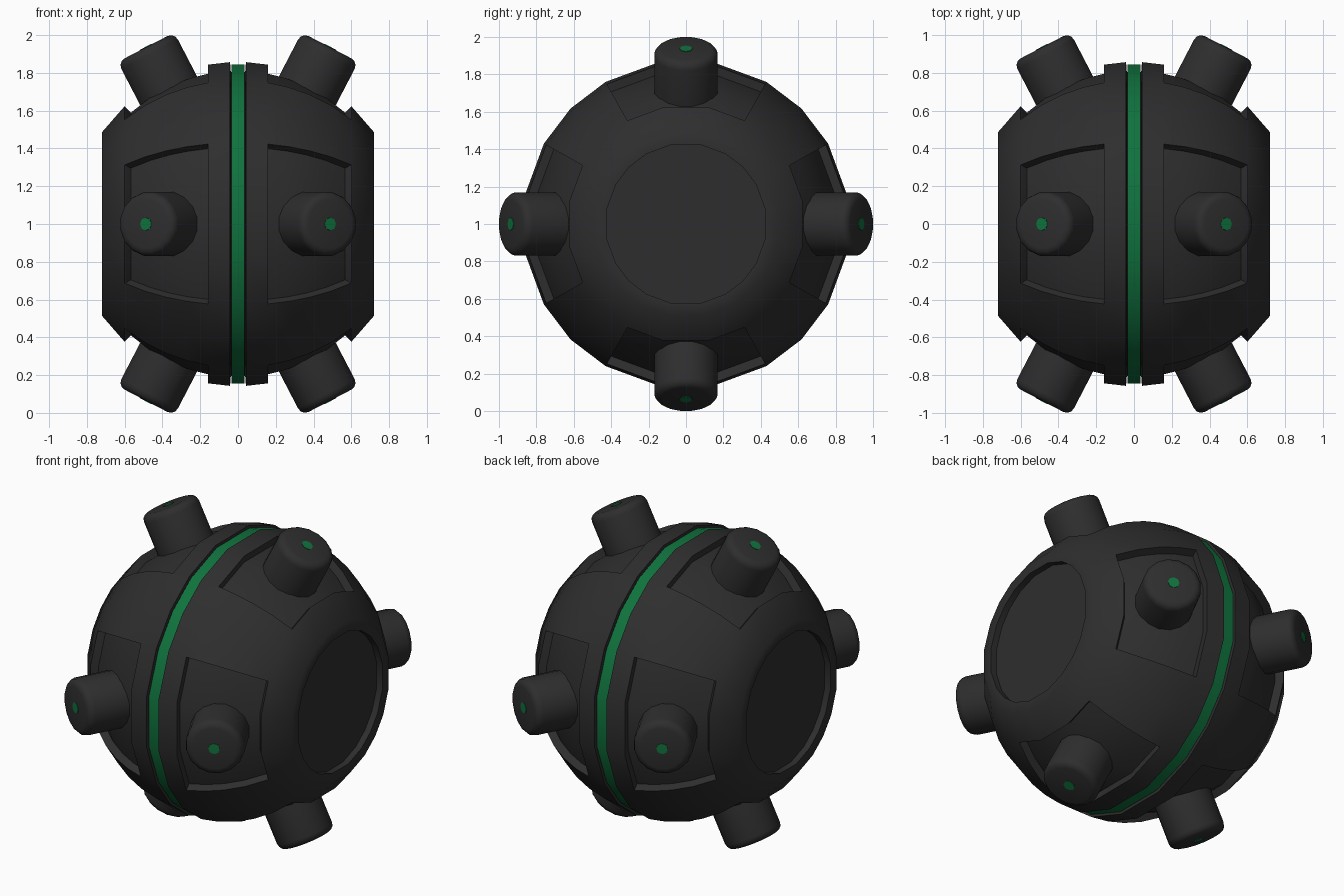
import bpy, bmesh, math
from mathutils import Vector, Matrix

if "Cube" in bpy.data.objects:
    bpy.data.objects.remove(bpy.data.objects["Cube"])

CENTRE = Vector((0, 0, 1))
R = 0.874


def material(name, rgb):
    m = bpy.data.materials.new(name)
    m.diffuse_color = (*rgb, 1)
    m.use_nodes = True
    m.node_tree.nodes["Principled BSDF"].inputs["Base Color"].default_value = m.diffuse_color
    return m


CHARCOAL = material("charcoal", (0.027, 0.027, 0.028))
GREEN = material("green", (0.005, 0.17, 0.047))


def lathe(profile, angles, caps=True):
    """Revolve (x, radius) points around the x axis."""
    bm = bmesh.new()
    rings = [[bm.verts.new((x, r * math.cos(a), r * math.sin(a))) for a in angles]
             for x, r in profile]
    n = len(angles)
    for p, q in zip(rings, rings[1:]):
        for i in range(n):
            j = (i + 1) % n
            bm.faces.new((p[i], p[j], q[j], q[i]))
    if caps:
        bm.faces.new(rings[0])
        bm.faces.new(rings[-1])
    bmesh.ops.recalc_face_normals(bm, faces=bm.faces)
    return bm


def finish(bm, name, mat, matrix, angle=35):
    me = bpy.data.meshes.new(name)
    bm.to_mesh(me)
    bm.free()
    me.materials.append(mat)
    ob = bpy.data.objects.new(name, me)
    bpy.context.collection.objects.link(ob)
    ob.matrix_world = matrix
    bpy.ops.object.select_all(action='DESELECT')
    ob.select_set(True)
    bpy.context.view_layer.objects.active = ob
    bpy.ops.object.shade_smooth_by_angle(angle=math.radians(angle))
    return ob


place = Matrix.Translation(CENTRE)
body_angles = [math.radians(90 * q + a) for q in range(4) for a in (-29.5, -11, 11, 29.5, 45)]

# Shell: truncated sphere with a centre groove and recessed end discs
half = [(0.038, 0.82)]
half += [(x, math.sqrt(R * R - x * x)) for x in (0.042, 0.16, 0.27, 0.38, 0.49, 0.60, 0.72)]
half += [(0.72, 0.43), (0.68, 0.43)]
profile = [(-x, r) for x, r in reversed(half)] + half
bm = lathe(profile, body_angles)

# Recessed panels: four on each half, pushed towards the centre
panels = []
for f in bm.faces:
    c = f.calc_center_median()
    a = (math.degrees(math.atan2(c.z, c.y)) + 45) % 90 - 45
    if 0.16 < abs(c.x) < 0.60 and abs(a) < 28 and len(f.verts) == 4:
        panels.append(f)
bmesh.ops.inset_region(bm, faces=panels, thickness=0, depth=0)
for v in {v for f in panels for v in f.verts}:
    v.co *= 0.945
finish(bm, "shell", CHARCOAL, place, 44)

# Green band in the groove
finish(lathe([(-0.035, 0.80), (-0.035, 0.86), (0.035, 0.86), (0.035, 0.80)], body_angles),
       "green_band", GREEN, place)

# Radial pegs with rounded rims and a small green dot on each cap
TILT = math.radians(27.5)
TOP, RAD, BEV = 1.055, 0.172, 0.042
peg_angles = [2 * math.pi * (i + 0.5) / 16 for i in range(16)]
dot_angles = [2 * math.pi * i / 8 for i in range(8)]
peg_profile = [(0.72, RAD)] + [
    (TOP - BEV + BEV * math.sin(t), RAD - BEV + BEV * math.cos(t))
    for t in (0, math.pi / 6, math.pi / 3, math.pi / 2)]
for side, sx in (("right", 1), ("left", -1)):
    for k, pos in enumerate(("back", "top", "front", "bottom")):
        a = k * math.pi / 2
        d = Vector((sx * math.sin(TILT), math.cos(TILT) * math.cos(a),
                    math.cos(TILT) * math.sin(a)))
        m = place @ Vector((1, 0, 0)).rotation_difference(d).to_matrix().to_4x4()
        finish(lathe(peg_profile, peg_angles), f"peg_{side}_{pos}", CHARCOAL, m)
        finish(lathe([(TOP - 0.002, 0.034), (TOP + 0.003, 0.034)], dot_angles),
               f"dot_{side}_{pos}", GREEN, m)
